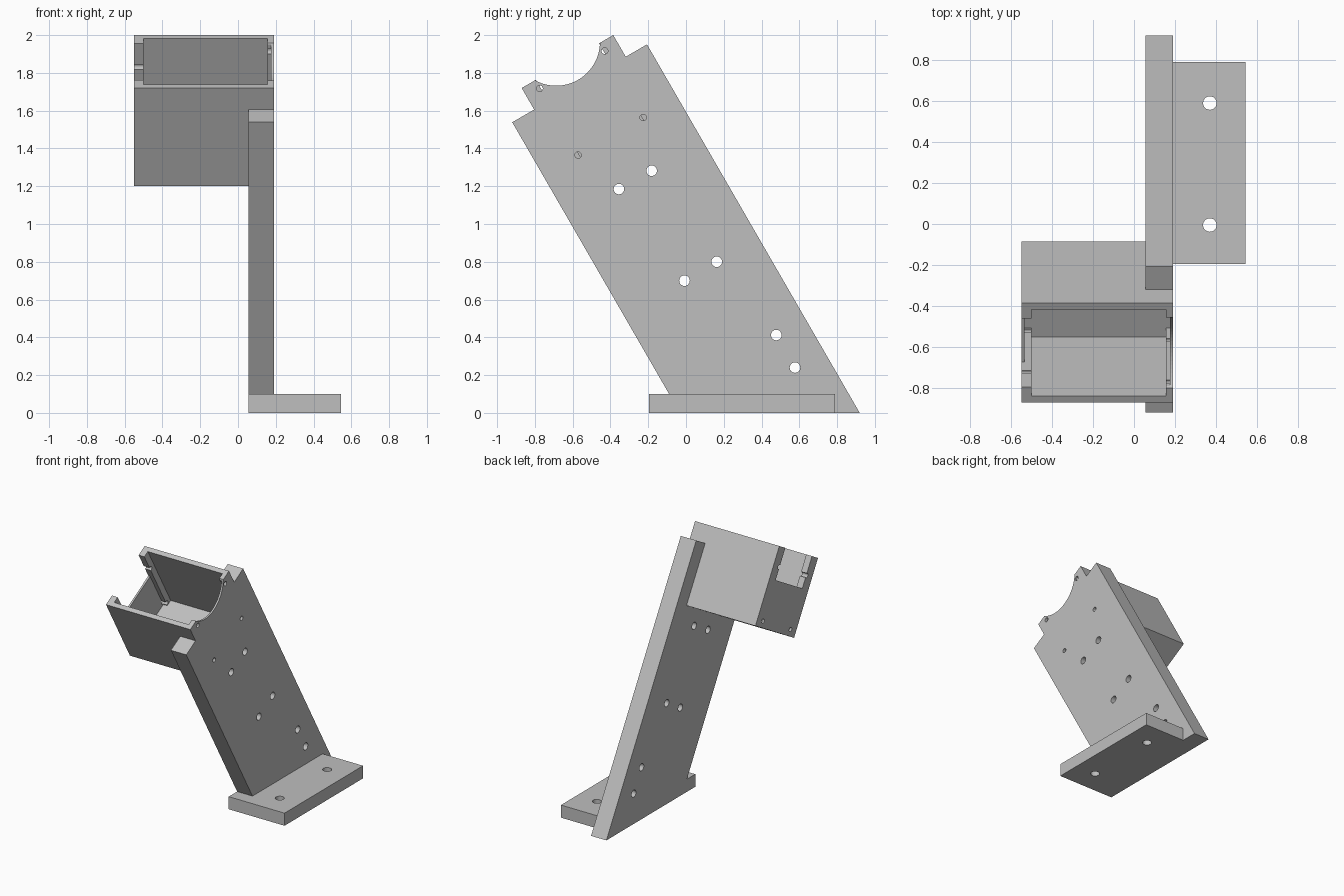
import bpy
import math

# Remove the default cube only
cube = bpy.data.objects.get("Cube")
if cube:
    bpy.data.objects.remove(cube, do_unlink=True)

grey = bpy.data.materials.new("plain grey")
grey.use_nodes = True
GREY = (0.52, 0.52, 0.52, 1)
grey.diffuse_color = GREY
grey.node_tree.nodes["Principled BSDF"].inputs["Base Color"].default_value = GREY

# Tilted frame of the housing: v runs front to back, d runs down the arm
TILT = math.radians(30)
C, S = math.cos(TILT), math.sin(TILT)
TOP_Y, TOP_Z = -0.87, 1.72
WIDTH, DEPTH = 0.56, 0.60


def at(v, d):
    return (TOP_Y + v * C + d * S, TOP_Z + v * S - d * C)


def down_to(v, z):
    """Point on the line of constant v at height z."""
    return at(v, (TOP_Z + v * S - z) / C)


def rect(v0, v1, d0, d1):
    return [at(v0, d0), at(v1, d0), at(v1, d1), at(v0, d1)]


def circle(y, z, r, n=24):
    return [(y + r * math.cos(2 * math.pi * i / n),
             z + r * math.sin(2 * math.pi * i / n)) for i in range(n)]


def prism(name, outline, lo, hi, axis="x"):
    """Extrude an outline along x (outline in y, z) or z (outline in x, y)."""
    area = sum(a[0] * b[1] - b[0] * a[1]
               for a, b in zip(outline, outline[1:] + outline[:1]))
    if area < 0:
        outline = outline[::-1]
    n = len(outline)
    if axis == "x":
        verts = [(h, a, b) for h in (lo, hi) for a, b in outline]
    else:
        verts = [(a, b, h) for h in (lo, hi) for a, b in outline]
    faces = [tuple(reversed(range(n))), tuple(range(n, 2 * n))]
    faces += [(i, (i + 1) % n, n + (i + 1) % n, n + i) for i in range(n)]
    mesh = bpy.data.meshes.new(name)
    mesh.from_pydata(verts, [], faces)
    mesh.materials.append(grey)
    obj = bpy.data.objects.new(name, mesh)
    bpy.context.collection.objects.link(obj)
    return obj


def cut(target, outline, lo, hi, axis="x"):
    cutter = prism("cutter", outline, lo, hi, axis)
    cutter.hide_render = True
    mod = target.modifiers.new("cut", "BOOLEAN")
    mod.operation, mod.solver, mod.object = "DIFFERENCE", "EXACT", cutter
    bpy.context.view_layer.objects.active = target
    bpy.ops.object.modifier_apply(modifier=mod.name)
    bpy.data.objects.remove(cutter, do_unlink=True)


# Base plate with two mounting holes
X0, X1 = 0.055, 0.19
BASE_BACK, BASE_TOP = 0.79, 0.1
base = prism("base_plate", [(X0, -0.195), (0.545, -0.195),
                            (0.545, BASE_BACK), (X0, BASE_BACK)], 0, BASE_TOP, "z")
for y in (-0.005, 0.59):
    cut(base, circle(0.37, y, 0.033), -0.1, 0.2, "z")

# Leaning arm, stepped at the top and resting over the base plate
FRONT, BACK, STEP = -0.134, 0.69, 0.132
arm = prism("leaning_arm", [
    down_to(BACK, 0), at(BACK, STEP), at(WIDTH, STEP), at(WIDTH, 0),
    at(0, 0), at(0, STEP), at(FRONT, STEP), down_to(FRONT, BASE_TOP),
    (BASE_BACK, BASE_TOP), (BASE_BACK, 0)], X0, X1)

# Open-topped housing beside the arm
housing = prism("open_housing", rect(0, WIDTH, 0, DEPTH), -0.55, X0)

# Cavity, shared by the housing and the arm
WALL, POST, FLOOR = 0.037, 0.087, 0.575
cavity = rect(WALL, WIDTH - WALL, -0.1, FLOOR)
recess = rect(POST, WIDTH - POST, -0.1, FLOOR)
cut(housing, cavity, -0.50, 0.2)
cut(arm, cavity, 0.0, 0.155)

# Shallow recesses and top openings in the two end walls
cut(housing, recess, -0.535, -0.4)
cut(arm, recess, 0.0, 0.175)
cut(housing, rect(POST, WIDTH - POST, -0.1, 0.243), -0.6, -0.4)
cut(arm, circle(*at(WIDTH / 2, -0.12), 0.232, 72), 0.0, 0.3)

# Small screw holes at the corners of the end walls
for v in (0.081, WIDTH - 0.081):
    for d in (0.05, 0.457):
        cut(arm, circle(*at(v, d), 0.017, 16), 0.0, 0.3)
    for d in (0.145, 0.55):
        cut(housing, circle(*at(v, d), 0.017, 16), -0.6, -0.45)

# Larger holes along the arm
for y, z in ((-0.355, 1.185), (-0.182, 1.282), (-0.008, 0.70),
             (0.163, 0.80), (0.478, 0.412), (0.577, 0.24)):
    cut(arm, circle(y, z, 0.028), 0.0, 0.3)
